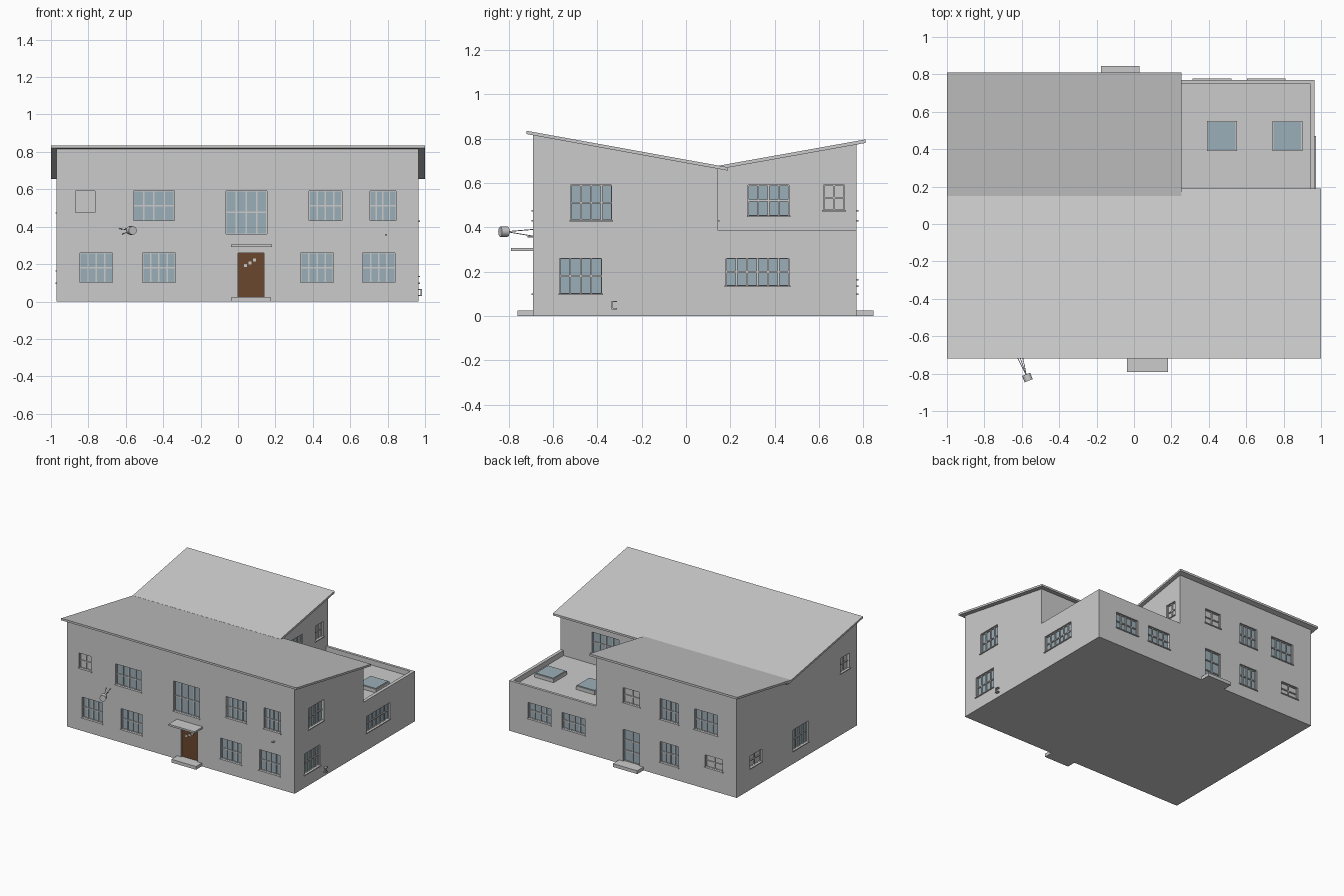
import bpy, bmesh
from mathutils import Vector

if "Cube" in bpy.data.objects:
    bpy.data.objects.remove(bpy.data.objects["Cube"], do_unlink=True)


def material(name, rgb):
    m = bpy.data.materials.new(name)
    m.use_nodes = True
    m.diffuse_color = (*rgb, 1)
    m.node_tree.nodes["Principled BSDF"].inputs["Base Color"].default_value = (*rgb, 1)
    return m


GREY = material("light grey render", (0.6, 0.6, 0.6))
GLASS = material("blue grey glass", (0.33, 0.43, 0.48))
WOOD = material("brown door wood", (0.145, 0.063, 0.027))


def finish(name, bm, mat):
    bmesh.ops.recalc_face_normals(bm, faces=bm.faces)
    me = bpy.data.meshes.new(name)
    bm.to_mesh(me)
    bm.free()
    me.materials.append(mat)
    ob = bpy.data.objects.new(name, me)
    bpy.context.collection.objects.link(ob)
    return ob


def boxes(name, corner_pairs, mat=GREY):
    """One object made of boxes, each given by two opposite corners."""
    bm = bmesh.new()
    for a, b in corner_pairs:
        a, b = Vector(a), Vector(b)
        verts = bmesh.ops.create_cube(bm, size=1)["verts"]
        for v in verts:
            v.co = Vector([(a[i] + b[i]) / 2 + v.co[i] * abs(b[i] - a[i]) for i in range(3)])
    return finish(name, bm, mat)


def prism(name, profile, x0, x1, mat=GREY):
    """Side profile (y, z) extruded along x."""
    bm = bmesh.new()
    face = bm.faces.new([bm.verts.new((x0, y, z)) for y, z in profile])
    new = bmesh.ops.extrude_face_region(bm, geom=[face])["geom"]
    bmesh.ops.translate(bm, vec=(x1 - x0, 0, 0),
                        verts=[g for g in new if isinstance(g, bmesh.types.BMVert)])
    return finish(name, bm, mat)


def rod(name, a, b, r, sides=8, mat=GREY):
    a, b = Vector(a), Vector(b)
    bpy.ops.mesh.primitive_cylinder_add(vertices=sides, radius=r, depth=(b - a).length,
                                        location=(a + b) / 2)
    ob = bpy.context.object
    ob.name = name
    ob.rotation_euler = (b - a).to_track_quat('Z', 'Y').to_euler()
    ob.data.materials.append(mat)
    return ob


# Wall planes: along-wall u, outward d, height z -> point
WALLS = {
    "front": lambda u, d, z: (u, -0.69 - d, z),
    "back": lambda u, d, z: (u, 0.77 + d, z),
    "right": lambda u, d, z: (0.965 + d, u, z),
    "left": lambda u, d, z: (-0.97 - d, u, z),
    "terrace_side": lambda u, d, z: (0.225 + d, u, z),
    "terrace_rear": lambda u, d, z: (u, 0.145 + d, z),
}
openings = []
RECESS = 0.022


def window(wall, label, u0, u1, z0, z1, cols=4, rows=2, mat=GLASS, sill=True):
    p = WALLS[wall]
    name = f"{wall}_{label}"
    openings.append((p(u0, -RECESS, z0), p(u1, 0.02, z1)))
    boxes(name + "_panes", [(p(u0, -RECESS - 0.002, z0), p(u1, -RECESS + 0.004, z1))], mat)
    bars = []
    d0, d1 = -RECESS, -0.011
    for i in range(cols + 1):
        u = u0 + (u1 - u0) * i / cols
        bars.append((p(max(u0, u - 0.004), d0, z0), p(min(u1, u + 0.004), d1, z1)))
    for i in range(rows + 1):
        z = z0 + (z1 - z0) * i / rows
        bars.append((p(u0, d0, max(z0, z - 0.004)), p(u1, d1, min(z1, z + 0.004))))
    if sill:
        bars.append((p(u0 - 0.006, -0.015, z0 - 0.005), p(u1 + 0.006, 0.007, z0 + 0.002)))
    boxes(name + "_frame", bars)


# Walls of the three blocks
front_block = prism("front_block", [(-0.69, 0), (0.145, 0), (0.145, 0.665), (-0.69, 0.817)],
                    -0.97, 0.965)
rear_block = prism("rear_block", [(0.145, 0), (0.77, 0), (0.77, 0.776), (0.145, 0.665)],
                   -0.97, 0.225)
side_wing = boxes("side_wing", [((0.225, 0.145, 0), (0.965, 0.77, 0.345))])
boxes("terrace_parapet", [((0.94, 0.145, 0.345), (0.965, 0.77, 0.385)),
                          ((0.225, 0.75, 0.345), (0.94, 0.77, 0.385))])

# Butterfly roof slabs
prism("front_roof", [(-0.72, 0.82), (0.19, 0.655), (0.19, 0.67), (-0.72, 0.835)], -1, 1)
prism("rear_roof", [(0.15, 0.662), (0.81, 0.78), (0.81, 0.796), (0.15, 0.678)], -1, 0.255)

# Front windows
for label, u0, u1, z0 in [("upper_window_a", -0.56, -0.34, 0.43), ("stair_window", -0.065, 0.155, 0.36),
                          ("upper_window_b", 0.38, 0.555, 0.43), ("upper_window_c", 0.705, 0.845, 0.43)]:
    window("front", label, u0, u1, z0, 0.592)
for i, u0 in enumerate((-0.845, -0.51, 0.335, 0.665)):
    window("front", f"lower_window_{i + 1}", u0, u0 + 0.175, 0.1, 0.26)
window("front", "small_window", -0.87, -0.765, 0.475, 0.592, 2, 2, GREY)

# Right side windows
window("right", "upper_window", -0.52, -0.335, 0.43, 0.59)
window("right", "lower_window", -0.57, -0.38, 0.1, 0.26)
window("right", "wing_window", 0.18, 0.465, 0.135, 0.26, 6)
window("terrace_side", "window", 0.28, 0.465, 0.45, 0.59)
window("terrace_side", "small_window", 0.62, 0.715, 0.475, 0.59, 2, 2, GREY)
window("terrace_rear", "window", 0.47, 0.7, 0.43, 0.59)

# Back windows
window("back", "wing_window_a", 0.32, 0.515, 0.135, 0.26)
window("back", "wing_window_b", 0.61, 0.805, 0.135, 0.26)
window("back", "upper_window_a", -0.475, -0.32, 0.43, 0.59)
window("back", "upper_window_b", -0.805, -0.61, 0.43, 0.59)
window("back", "lower_window", -0.475, -0.32, 0.1, 0.26)
window("back", "upper_small_window", -0.145, -0.005, 0.475, 0.59, 2, 2, GREY)
window("back", "lower_small_window", -0.85, -0.7, 0.165, 0.26, 2, 2, GREY)
window("back", "glazed_door", -0.145, -0.005, 0.025, 0.27, 2, 3, sill=False)

# Left side windows
window("left", "lower_window", -0.1, 0.085, 0.1, 0.26)
window("left", "lower_small_window", 0.465, 0.61, 0.165, 0.26, 2, 2, GREY)
window("left", "upper_small_window", -0.6, -0.49, 0.475, 0.59, 2, 2, GREY)

# Front door with three little panes
openings.append(((0, -0.71, 0.025), (0.14, -0.69 + RECESS, 0.26)))
boxes("front_door", [((0, -0.69 + RECESS + 0.002, 0.025), (0.14, -0.678, 0.26))], WOOD)
boxes("front_door_panes", [((0.032 + 0.024 * i, -0.681, 0.185 + 0.014 * i),
                            (0.048 + 0.024 * i, -0.676, 0.201 + 0.014 * i)) for i in range(3)])
boxes("front_step", [((-0.035, -0.76, 0), (0.175, -0.69, 0.025))])
boxes("front_canopy", [((-0.037, -0.79, 0.292), (0.183, -0.69, 0.306))])
boxes("back_step", [((-0.177, 0.77, 0), (0.03, 0.845, 0.025))])

# Cut every opening out of the walls
cutter = boxes("opening_cutter", openings)
cutter.hide_render = True
for block in (front_block, rear_block, side_wing):
    mod = block.modifiers.new("openings", 'BOOLEAN')
    mod.operation = 'DIFFERENCE'
    mod.solver = 'EXACT'
    mod.object = cutter
    bpy.context.view_layer.objects.active = block
    bpy.ops.object.modifier_apply(modifier=mod.name)
bpy.data.objects.remove(cutter, do_unlink=True)

# Terrace skylights
for i, x in enumerate((0.39, 0.74)):
    boxes(f"skylight_{i + 1}_curb", [((x, 0.39, 0.345), (x + 0.16, 0.552, 0.372))])
    boxes(f"skylight_{i + 1}_glass", [((x + 0.006, 0.396, 0.37), (x + 0.154, 0.546, 0.376))], GLASS)

# Wall lamp on three struts
head = Vector((-0.575, -0.81, 0.38))
for i, foot in enumerate([(-0.635, -0.69, 0.39), (-0.6, -0.69, 0.39), (-0.618, -0.69, 0.36)]):
    rod(f"lamp_strut_{i + 1}", foot, head, 0.002, 6)
lamp = rod("lamp_head", head + Vector((-0.002, 0.006, 0)), head + Vector((0.012, -0.028, 0)), 0.023, 16)
bpy.ops.object.shade_smooth_by_angle()

# Small wall fittings
boxes("wall_bracket", [((0.975, -0.337, 0.03), (0.985, -0.33, 0.068)),
                       ((0.965, -0.337, 0.062), (0.985, -0.312, 0.068)),
                       ((0.965, -0.337, 0.03), (0.985, -0.312, 0.036))])
boxes("wall_spout", [((0.785, -0.715, 0.354), (0.797, -0.69, 0.36))])
